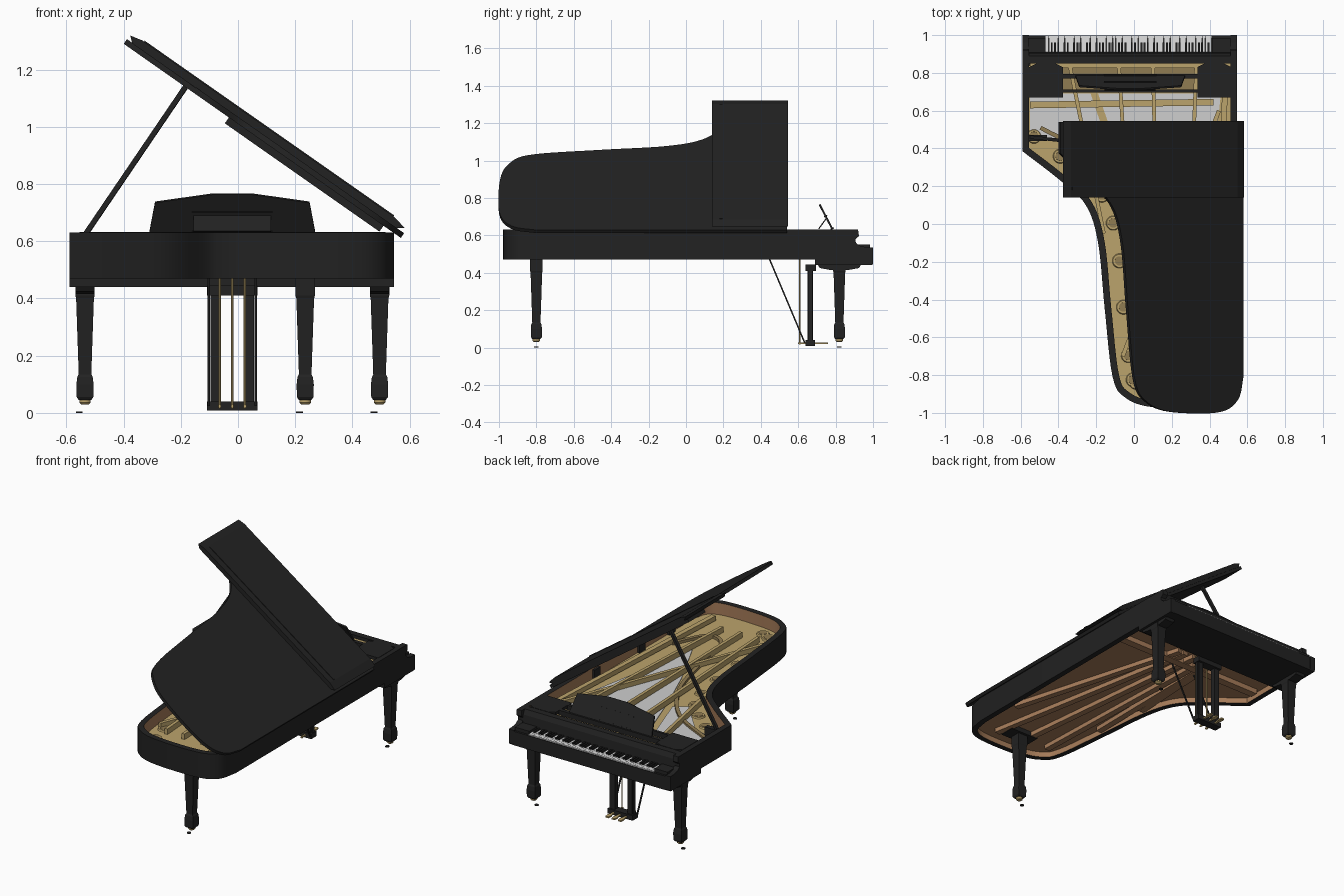
import bpy, bmesh, math
from mathutils import Matrix, Vector

if "Cube" in bpy.data.objects:
    bpy.data.objects.remove(bpy.data.objects["Cube"])

def material(name, rgb):
    m = bpy.data.materials.new(name)
    m.use_nodes = True
    m.diffuse_color = (*rgb, 1)
    m.node_tree.nodes["Principled BSDF"].inputs["Base Color"].default_value = (*rgb, 1)
    return m

BLACK = material("black lacquer", (0.016, 0.016, 0.016))
GOLD = material("gold", (0.5, 0.37, 0.15))
BRONZE = material("dark gold", (0.28, 0.2, 0.085))
WOOD = material("brown wood", (0.38, 0.2, 0.1))
GREY = material("pale grey", (0.62, 0.62, 0.62))
IVORY = material("white keys", (0.75, 0.75, 0.75))

def finish(name, bm, *mats, smooth=False):
    bmesh.ops.recalc_face_normals(bm, faces=bm.faces)
    mesh = bpy.data.meshes.new(name)
    bm.to_mesh(mesh)
    bm.free()
    ob = bpy.data.objects.new(name, mesh)
    bpy.context.collection.objects.link(ob)
    for m in mats:
        mesh.materials.append(m)
    if smooth:
        bpy.ops.object.select_all(action="DESELECT")
        ob.select_set(True)
        bpy.context.view_layer.objects.active = ob
        bpy.ops.object.shade_smooth_by_angle(angle=math.radians(35))
    return ob

def frame(u, v, w, origin=(0, 0, 0)):
    m = Matrix((u, v, w)).transposed().to_4x4()
    m.translation = origin
    return m

X, Y, Z = Vector((1, 0, 0)), Vector((0, 1, 0)), Vector((0, 0, 1))
FLAT, SIDE, FACE = frame(X, Y, Z), frame(Y, Z, X), frame(X, Z, Y)

def prism(name, pts, lo, hi, mat, m=FLAT, smooth=False):
    bm = bmesh.new()
    a, b = ([bm.verts.new(m @ Vector((p[0], p[1], h))) for p in pts] for h in (lo, hi))
    bm.faces.new(a)
    bm.faces.new(b)
    for i in range(len(pts)):
        j = (i + 1) % len(pts)
        bm.faces.new((a[i], a[j], b[j], b[i]))
    return finish(name, bm, mat, smooth=smooth)

def box(name, x, y, z, mat, m=FLAT):
    return prism(name, [(x[0], y[0]), (x[1], y[0]), (x[1], y[1]), (x[0], y[1])], *z, mat, m)

def beam(name, a, b, w, h, mat):
    a, b = Vector(a), Vector(b)
    d = (b - a).normalized()
    s = d.cross(Z if abs(d.z) < 0.95 else Y).normalized()
    return box(name, (-w / 2, w / 2), (-h / 2, h / 2), (0, (b - a).length), mat, frame(s, s.cross(d), d, a))

def turned(name, x, y, profile, mat, sides=16):
    # stacked rings of (height, half width); four sides give a square post
    bm = bmesh.new()
    k = 1 / math.cos(math.pi / sides)
    rings = []
    for z, r in profile:
        rings.append([bm.verts.new((x + r * k * math.cos(t), y + r * k * math.sin(t), z))
                      for t in (2 * math.pi * (i + 0.5) / sides for i in range(sides))])
    for a, b in zip(rings, rings[1:]):
        for i in range(sides):
            bm.faces.new((a[i], a[i - 1], b[i - 1], b[i]))
    bm.faces.new(rings[0])
    bm.faces.new(rings[-1])
    return finish(name, bm, mat, smooth=sides > 4)

def curve(pts, n=6):
    # smooth path through the points
    p = [Vector(q) for q in pts]
    p = [2 * p[0] - p[1]] + p + [2 * p[-1] - p[-2]]
    out = []
    for a, b, c, d in zip(p, p[1:], p[2:], p[3:]):
        for i in range(n):
            t = i / n
            out.append(0.5 * (2 * b + (c - a) * t + (2 * a - 5 * b + 4 * c - d) * t**2 + (3 * b - a - 3 * c + d) * t**3))
    return out + [p[-2]]

def inset(path, d):
    out = []
    for i, p in enumerate(path):
        e = [(path[j + 1] - path[j]).normalized() for j in (i - 1, i) if 0 <= j < len(path) - 1]
        n = [Vector((v.y, -v.x)) for v in e]
        s = sum(n, Vector((0, 0))).normalized()
        out.append(p + s * d / max(s.dot(n[0]), 0.5))
    return out

# Case outline: straight spine, rounded tail, bent side
bend = curve([(0.545, -0.8), (0.51, -0.92), (0.39, -0.975), (0.1, -0.97), (-0.045, -0.92),
              (-0.113, -0.81), (-0.155, -0.45), (-0.19, -0.1), (-0.255, 0.1), (-0.39, 0.23), (-0.59, 0.385)])
def outline(y):
    return [Vector((0.545, y))] + bend + [Vector((-0.59, y))]

# Rim, brown on the inside
path = outline(0.88)
inner = inset(path, 0.035)
bm = bmesh.new()
loops = [[bm.verts.new((p.x, p.y, z)) for p in pts]
         for pts, z in ((path, 0.47), (path, 0.63), (inner, 0.63), (inner, 0.47))]
for k in range(4):
    a, b = loops[k], loops[(k + 1) % 4]
    for i in range(len(path) - 1):
        f = bm.faces.new((a[i], a[i + 1], b[i + 1], b[i]))
        f.material_index = int(k == 2)
finish("rim", bm, BLACK, WOOD, smooth=True)

# Soundboard and gold frame
deep = inset(outline(0.84), 0.03)
prism("soundboard", deep, 0.505, 0.53, WOOD)
prism("gold_plate", deep, 0.53, 0.555, GOLD)
prism("soundboard_opening_main", [(0.46, 0.69), (0.43, 0.4), (0.27, -0.45), (0.1, -0.1), (-0.02, 0.2), (-0.19, 0.69)],
      0.555, 0.559, GREY)
prism("soundboard_opening_treble", [(-0.23, 0.69), (-0.08, 0.25), (-0.16, 0.2), (-0.36, 0.42), (-0.55, 0.49), (-0.55, 0.69)],
      0.555, 0.559, GREY)
box("pin_block", (-0.55, 0.51), (0.7, 0.84), (0.555, 0.575), BRONZE)
box("pin_rail", (-0.55, 0.51), (0.825, 0.85), (0.57, 0.61), GOLD)
beam("string_rail", (-0.55, 0.63, 0.568), (0.42, 0.645, 0.568), 0.035, 0.025, GOLD)
for a, b in ((-0.34, -0.16), (-0.08, 0.02), (0.1, 0.14), (0.33, 0.27)):
    beam("plate_strut", (a, 0.84, 0.585), (b, -0.05 if a < -0.3 else -0.75, 0.575), 0.02, 0.035, GOLD)
beam("diagonal_strut", (0.45, 0.6, 0.575), (-0.06, -0.7, 0.575), 0.022, 0.03, GOLD)
beam("spine_strut", (0.49, 0.84, 0.575), (0.4, -0.85, 0.575), 0.03, 0.03, GOLD)
bridge = curve([(0.42, -0.45), (0.3, -0.66), (0.16, -0.6), (0.1, -0.3), (0.0, 0.05), (-0.2, 0.33), (-0.5, 0.5)])
prism("bridge", bridge + inset(bridge, 0.022)[::-1], 0.555, 0.572, BRONZE)

# Round openings along the bent side
for p in inset(bend, 0.1)[20::4]:
    turned("opening_rim", p.x, p.y, [(0.555, 0.038), (0.563, 0.034), (0.563, 0.026)], GOLD)
    turned("opening", p.x, p.y, [(0.56, 0.025), (0.565, 0.024)], BRONZE)

# Underside braces
for x, y in ((0.47, -0.55), (0.36, -0.86), (0.18, -0.9), (0.0, -0.82), (-0.1, -0.45), (-0.14, -0.1)):
    beam("belly_brace", (-0.05 + x * 0.4, 0.6, 0.495), (x, y, 0.495), 0.04, 0.035, WOOD)
beam("belly_crossbar", (-0.53, 0.5, 0.49), (0.51, 0.5, 0.49), 0.05, 0.035, WOOD)
for y, x in ((0.15, 0.3), (-0.3, 0.3), (-0.6, 0.3)):
    box("spine_block", (0.495, 0.512), (y, y + 0.06), (0.555, 0.62), BLACK)

# Keyboard block and cheeks
cheek = [(0.69, 0.44), (0.995, 0.44), (1.0, 0.45), (1.0, 0.535), (0.96, 0.537), (0.927, 0.545), (0.906, 0.562),
         (0.906, 0.58), (0.925, 0.596), (0.92, 0.63), (0.69, 0.63)]
for x in (-0.59, 0.51):
    prism("cheek", cheek, x, x + 0.035, BLACK, SIDE)
box("key_bed", (-0.56, 0.52), (0.69, 0.985), (0.44, 0.515), BLACK)
box("key_slip", (-0.56, 0.52), (0.985, 0.998), (0.44, 0.528), BLACK)
prism("fallboard", [(0.85, 0.5), (0.912, 0.5), (0.905, 0.6), (0.89, 0.63), (0.85, 0.63)], -0.56, 0.52, BLACK, SIDE)
for x in (-0.56, 0.412):
    box("key_end_block", (x, x + (0.092 if x < 0 else 0.1)), (0.9, 0.985), (0.5, 0.55), BLACK)
pitch = 0.88 / 52
for i in range(52):
    x = 0.411 - i * pitch
    box("white_key", (x - pitch + 0.0012, x), (0.9, 0.994), (0.51, 0.535), IVORY)
    if i % 7 in (0, 2, 3, 5, 6) and i < 51:
        box("black_key", (x - pitch - 0.005, x - pitch + 0.005), (0.9, 0.96), (0.53, 0.546), BLACK)

# Music desk with support, and side shelves
t = Vector((0, -0.069, 0.133)).normalized()
DESK = frame(X, t, X.cross(t), (-0.02, 0.783, 0.632))
half = [(0.29, 0), (0.27, 0.118), (0.07, 0.15)]
prism("music_desk", half + [(-x, y) for x, y in half[::-1]], -0.005, 0.005, BLACK, DESK)
beam("desk_support", (-0.02, 0.709, 0.634), (-0.02, 0.75, 0.69), 0.27, 0.006, BLACK)
for x, y in ((-0.14, 0), (-0.14, 0.075)):
    box("desk_ledge", (x, -x), (y, y + 0.008), (-0.009, 0.009), BLACK, DESK)
box("desk_rail", (-0.38, 0.34), (0.77, 0.795), (0.6, 0.632), BLACK)
box("desk_back_rail", (-0.38, 0.34), (0.695, 0.712), (0.6, 0.632), BLACK)
for x in (-0.465, 0.425):
    prism("side_shelf", [(x - 0.09, 0.67), (x + 0.09, 0.67), (x + 0.09, 0.83), (x + 0.05, 0.85), (x - 0.05, 0.85), (x - 0.09, 0.83)],
          0.612, 0.632, BLACK)

# Lid, hinged on the spine, with the front flap folded back over it
ang = math.radians(35)
c, s = math.cos(ang), math.sin(ang)
hinge = (0.558, 0, 0.62)
LID = frame(Vector((-c, 0, s)), Y, Vector((s, 0, c)), hinge)
lid_shape = [(0.555 - p.x, p.y) for p in inset(outline(0.54), -0.024)]
prism("main_lid", lid_shape, 0, 0.02, BLACK, LID, smooth=True)
FLAP = frame(Vector((-c, 0, s)), Vector((s, 0, c)), Y, hinge)
prism("folded_flap", [(0.046, 0.047), (-0.005, 0.036), (0.02, 0.018), (1.145, 0.018), (1.167, 0.037), (1.122, 0.047)],
      0.14, 0.545, BLACK, FLAP)
box("flap_moulding", (0.05, 1.115), (0.18, 0.195), (0.046, 0.051), BLACK, LID)
box("lid_batten", (0.06, 0.72), (0.1, 0.14), (-0.025, 0.001), BLACK, LID)
beam("lid_prop", (-0.55, 0.46, 0.6), (-0.18, 0.42, 1.145), 0.018, 0.018, BLACK)
box("prop_base", (-0.56, -0.46), (0.44, 0.47), (0.56, 0.615), BLACK)

# Legs with casters and floor cups
for x, y, top in ((-0.535, 0.82, 0.44), (0.495, 0.82, 0.44), (0.235, -0.8, 0.5)):
    turned("leg", x, y, [(0.045, 0.022), (0.055, 0.029), (0.1, 0.03), (0.125, 0.027), (0.135, 0.022),
                         (0.4, 0.031), (0.41, 0.034), (top, 0.034)], BLACK, 4)
    turned("caster", x, y, [(0.03, 0.014), (0.036, 0.02), (0.046, 0.02)], GOLD)
    turned("floor_cup", x - 0.02, y, [(0, 0.012), (0.005, 0.012)], BLACK)
    if y > 0:
        prism("leg_bracket", [(0.7, 0.45), (0.715, 0.425), (0.77, 0.415), (0.87, 0.415), (0.925, 0.425), (0.94, 0.45)],
              x - 0.033, x + 0.033, BLACK, SIDE)
    else:
        box("tail_leg_plate", (x - 0.1, x + 0.1), (y - 0.05, y + 0.05), (0.475, 0.506), BLACK)

# Pedal lyre
box("lyre_top", (-0.108, 0.068), (0.64, 0.695), (0.41, 0.445), BLACK)
box("lyre_base", (-0.108, 0.068), (0.638, 0.69), (0.008, 0.04), BLACK)
for side in (-1, 1):
    x = -0.02 + side * 0.06
    box("lyre_post", (x - 0.016, x + 0.016), (0.65, 0.68), (0.035, 0.42), BLACK)
    x = -0.02 + side * 0.082
    box("lyre_outer_post", (x - 0.003, x + 0.003), (0.655, 0.675), (0.035, 0.42), BLACK)
    beam("lyre_brace", (x, 0.435, 0.5), (x, 0.635, 0.025), 0.008, 0.008, BLACK)
for x in (-0.064, -0.02, 0.024):
    turned("pedal_rod", x, 0.608, [(0.015, 0.004), (0.5, 0.004)], GOLD, 8)
    prism("pedal", [(x - 0.005, 0.6), (x + 0.005, 0.6), (x + 0.006, 0.71), (x + 0.014, 0.735), (x + 0.01, 0.76),
                    (x - 0.01, 0.76), (x - 0.014, 0.735), (x - 0.006, 0.71)], 0.018, 0.027, GOLD)
